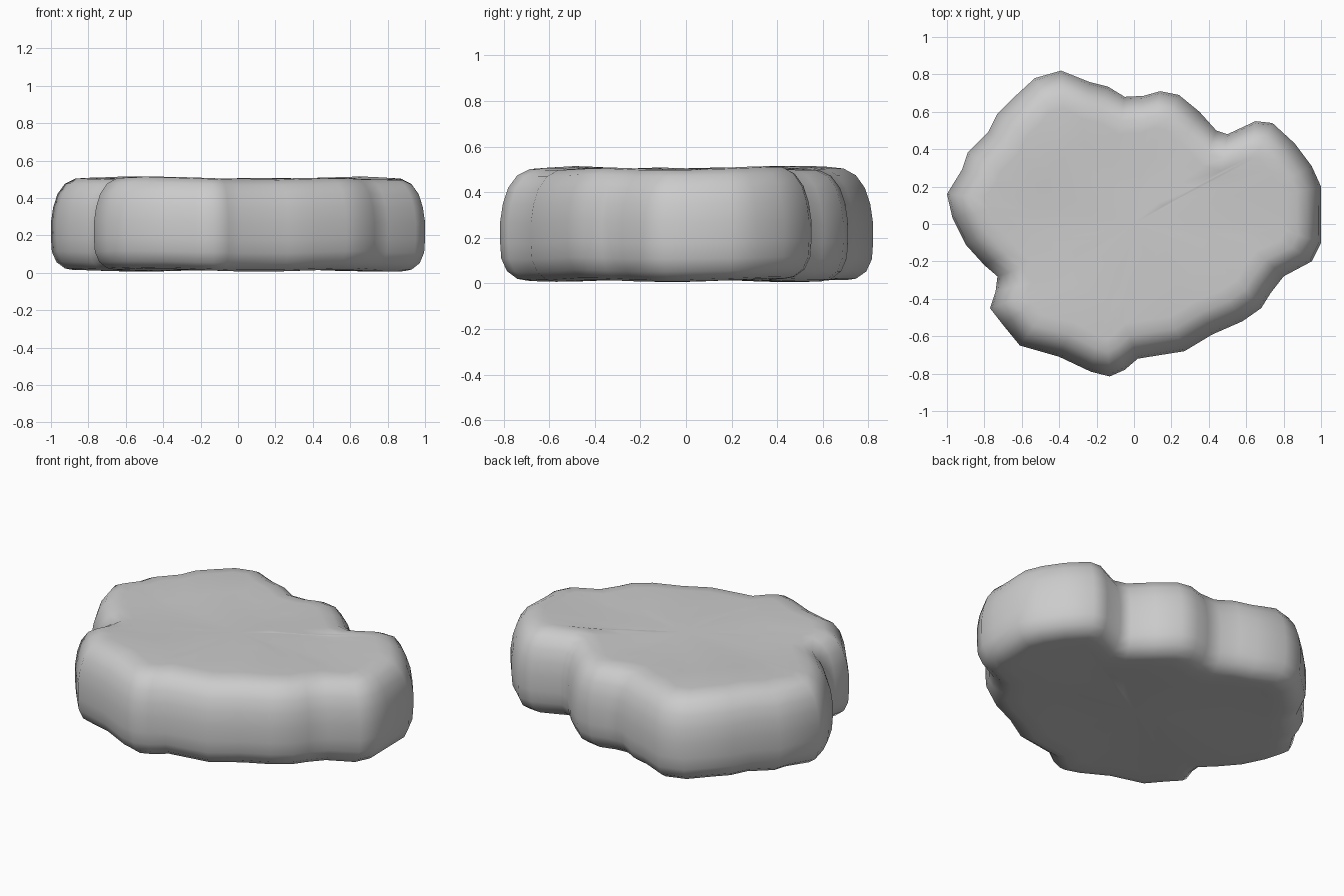
import bpy, bmesh, math
from mathutils import Vector

if "Cube" in bpy.data.objects:
    bpy.data.objects.remove(bpy.data.objects["Cube"])

# Stone outline seen from above, counter-clockwise
outline = [Vector(p) for p in [
    (1.0, 0.0), (1.0, 0.2), (0.95, 0.31), (0.86, 0.43), (0.74, 0.54), (0.65, 0.55),
    (0.50, 0.48), (0.44, 0.50), (0.35, 0.60), (0.24, 0.69), (0.14, 0.71), (0.05, 0.685),
    (-0.05, 0.68), (-0.14, 0.735), (-0.24, 0.76), (-0.39, 0.82), (-0.53, 0.78),
    (-0.65, 0.67), (-0.73, 0.59), (-0.78, 0.49), (-0.89, 0.38), (-0.92, 0.29),
    (-1.0, 0.16), (-0.97, 0.03), (-0.90, -0.11), (-0.80, -0.22), (-0.73, -0.28),
    (-0.74, -0.36), (-0.77, -0.45), (-0.70, -0.54), (-0.61, -0.65), (-0.40, -0.71),
    (-0.23, -0.79), (-0.13, -0.815), (-0.05, -0.78), (0.02, -0.72), (0.27, -0.68),
    (0.42, -0.59), (0.58, -0.52), (0.68, -0.45), (0.73, -0.37), (0.80, -0.28),
    (0.95, -0.2), (1.0, -0.1)]]
n = len(outline)


def smooth_ring(vals, passes):
    for _ in range(passes):
        vals = [(vals[i - 1] + vals[i] * 2 + vals[(i + 1) % n]) / 4 for i in range(n)]
    return vals


# Softened inward directions keep the lobes from folding over
inward = []
for i in range(n):
    t = outline[(i + 1) % n] - outline[i - 1]
    inward.append(Vector((-t.y, t.x)).normalized())
inward = [v.normalized() for v in smooth_ring(inward, 3)]

# Rounded edge: (inset, height), from underside to top
profile = [(0.20, 0.014), (0.12, 0.014), (0.075, 0.022), (0.03, 0.055), (0.005, 0.11),
           (0.0, 0.18), (0.0, 0.27), (0.012, 0.35), (0.035, 0.42), (0.075, 0.475),
           (0.13, 0.503), (0.20, 0.508)]

bm = bmesh.new()
rings = []


def add_ring(points, z):
    ring = []
    for p in points:
        wave = 0.008 * math.sin(5 * p.x + 1) * math.sin(6 * p.y + 2)
        ring.append(bm.verts.new((p.x, p.y, z + wave)))
    rings.append(ring)


def inset_points(d):
    return [p + v * d for p, v in zip(outline, inward)]


# Underside, rounded side wall and top face
flat = inset_points(0.20)
for s in (0.35, 0.7):
    add_ring([p * s for p in flat], 0.014)
for d, z in profile:
    add_ring(inset_points(d), z)
for s in (0.7, 0.35):
    add_ring([p * s for p in flat], 0.50)

for a, b in zip(rings, rings[1:]):
    for i in range(n):
        j = (i + 1) % n
        bm.faces.new((a[i], a[j], b[j], b[i]))

# Close both centres
for ring, z in ((rings[0], 0.014), (rings[-1], 0.50)):
    c = bm.verts.new((0, 0, z))
    for i in range(n):
        bm.faces.new((ring[i], ring[(i + 1) % n], c))

bmesh.ops.recalc_face_normals(bm, faces=bm.faces)
for f in bm.faces:
    f.smooth = True
me = bpy.data.meshes.new("flat_stone")
bm.to_mesh(me)
bm.free()
stone = bpy.data.objects.new("flat_stone", me)
bpy.context.collection.objects.link(stone)
